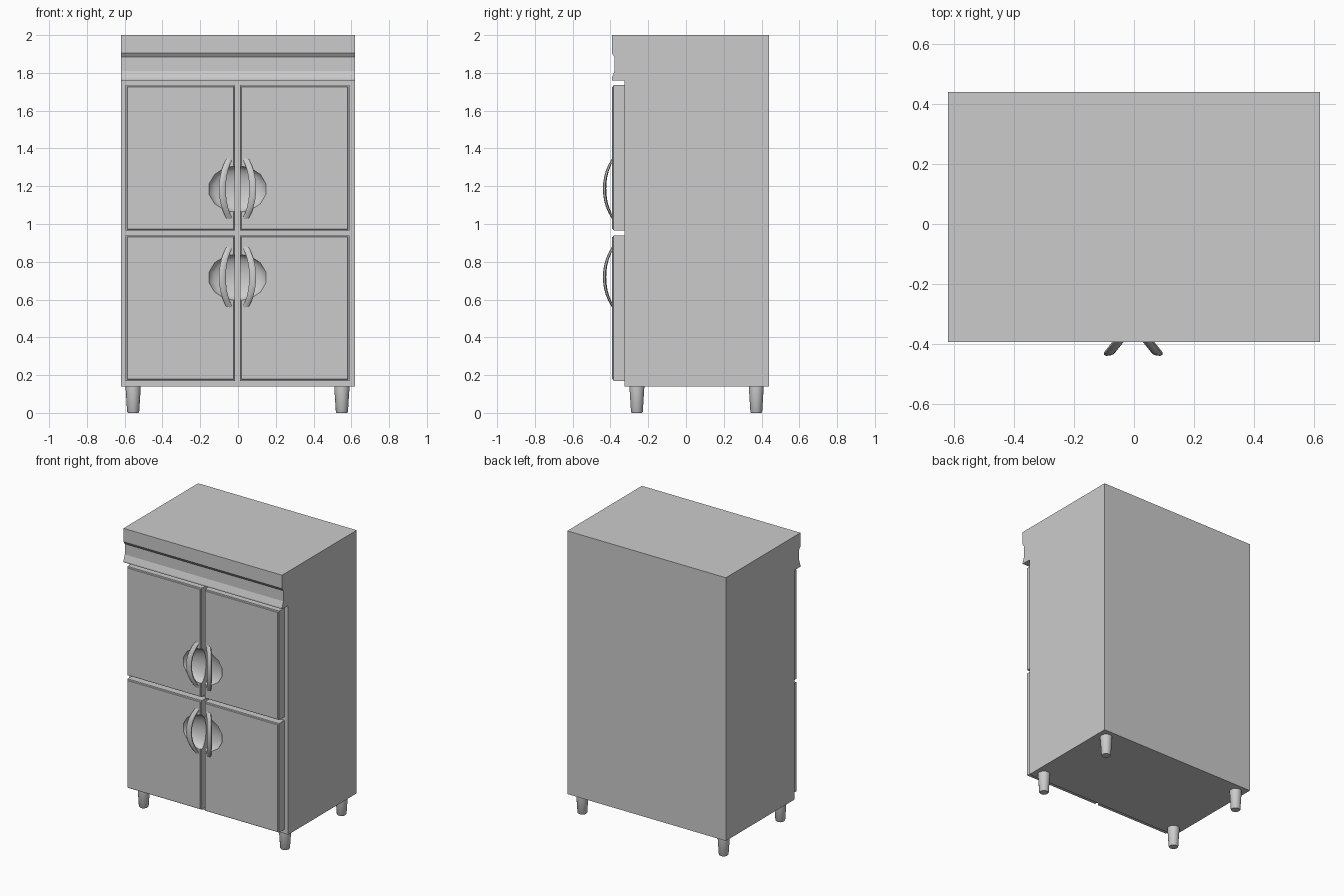
import bpy, bmesh, math
from mathutils import Matrix, Vector

if "Cube" in bpy.data.objects:
    bpy.data.objects.remove(bpy.data.objects["Cube"])

CX = -0.0025          # mirror line between left and right doors
ROWS = [("lower", 0.17, 0.94, 0.717), ("upper", 0.965, 1.735, 1.185)]


def finish(name, bm, smooth=False):
    bmesh.ops.recalc_face_normals(bm, faces=bm.faces[:])
    me = bpy.data.meshes.new(name)
    bm.to_mesh(me)
    bm.free()
    ob = bpy.data.objects.new(name, me)
    bpy.context.collection.objects.link(ob)
    if smooth:
        bpy.ops.object.select_all(action='DESELECT')
        ob.select_set(True)
        bpy.context.view_layer.objects.active = ob
        bpy.ops.object.shade_smooth_by_angle(angle=math.radians(40))
    return ob


def loft(bm, rings):
    loops = [[bm.verts.new(p) for p in ring] for ring in rings]
    n = len(loops[0])
    for a, b in zip(loops, loops[1:]):
        for i in range(n):
            bm.faces.new((a[i], a[(i + 1) % n], b[(i + 1) % n], b[i]))
    bm.faces.new(loops[0])
    bm.faces.new(loops[-1])


# Cabinet body with overhanging header, as one side profile
profile = [(0.44, 0.14), (0.44, 2.0), (-0.393, 2.0), (-0.393, 1.905),
           (-0.379, 1.885), (-0.379, 1.81), (-0.393, 1.77), (-0.393, 1.76),
           (-0.325, 1.76), (-0.325, 0.14)]
bm = bmesh.new()
loft(bm, [[(x, y, z) for y, z in profile] for x in (-0.62, 0.62)])
finish("cabinet_body", bm)


# Doors with a narrow stepped border and a dished finger recess
def door(name, x0, x1, z0, z1, cutter):
    bm = bmesh.new()
    rings = []
    for y, d in ((-0.32, 0), (-0.384, 0), (-0.386, 0.007), (-0.391, 0.009)):
        rings.append([(x0 + d, y, z0 + d), (x1 - d, y, z0 + d),
                      (x1 - d, y, z1 - d), (x0 + d, y, z1 - d)])
    loft(bm, rings)
    ob = finish(name, bm)
    mod = ob.modifiers.new("finger_recess", 'BOOLEAN')
    mod.operation = 'DIFFERENCE'
    mod.solver = 'EXACT'
    mod.object = cutter
    bpy.context.view_layer.objects.active = ob
    bpy.ops.object.modifier_apply(modifier=mod.name)


# Curved handle bar, bowing forward and away from the door gap
def handle(name, side, zc):
    rings = []
    steps = 10
    for i in range(steps + 1):
        t = -1 + 2 * i / steps
        s = 1 - abs(t) ** 2.2
        c = Vector((0.043 + 0.037 * s, -0.384 - 0.046 * s, zc + 0.16 * t))
        tilt = 0.004 * t
        ring = []
        for u, v in ((-0.018, -0.003), (-0.010, -0.008), (0.010, -0.008),
                     (0.018, -0.003), (0.018, 0.005), (-0.018, 0.005)):
            ring.append((CX + side * (c.x + u), c.y + v - 0.15 * u,
                         c.z - u * tilt / 0.018))
        rings.append(ring)
    bm = bmesh.new()
    loft(bm, rings)
    finish(name, bm, True)


for row, z0, z1, zc in ROWS:
    bm = bmesh.new()
    bmesh.ops.create_uvsphere(
        bm, u_segments=14, v_segments=10, radius=1,
        matrix=Matrix.Translation((CX, -0.391, zc))
        @ Matrix.Diagonal((0.155, 0.055, 0.125, 1))
        @ Matrix.Rotation(math.pi / 2, 4, 'X'))
    for f in bm.faces:
        f.smooth = True
    cutter = finish("recess_cutter", bm)
    cutter.hide_render = True
    door(row + "_left_door", -0.595, -0.015, z0, z1, cutter)
    door(row + "_right_door", 0.01, 0.59, z0, z1, cutter)
    bpy.data.objects.remove(cutter, do_unlink=True)
    handle(row + "_left_handle", -1, zc + 0.002)
    handle(row + "_right_handle", 1, zc + 0.002)

# Tapered round feet
for fb, y in (("front", -0.26), ("back", 0.372)):
    for lr, x in (("left", -0.555), ("right", 0.55)):
        bm = bmesh.new()
        rings = []
        for z, r in ((0, 0.028), (0.006, 0.032), (0.13, 0.040), (0.142, 0.040)):
            rings.append([(x + r * math.cos(a * math.pi / 7),
                           y + r * math.sin(a * math.pi / 7), z) for a in range(14)])
        loft(bm, rings)
        finish(f"{fb}_{lr}_foot", bm, True)
